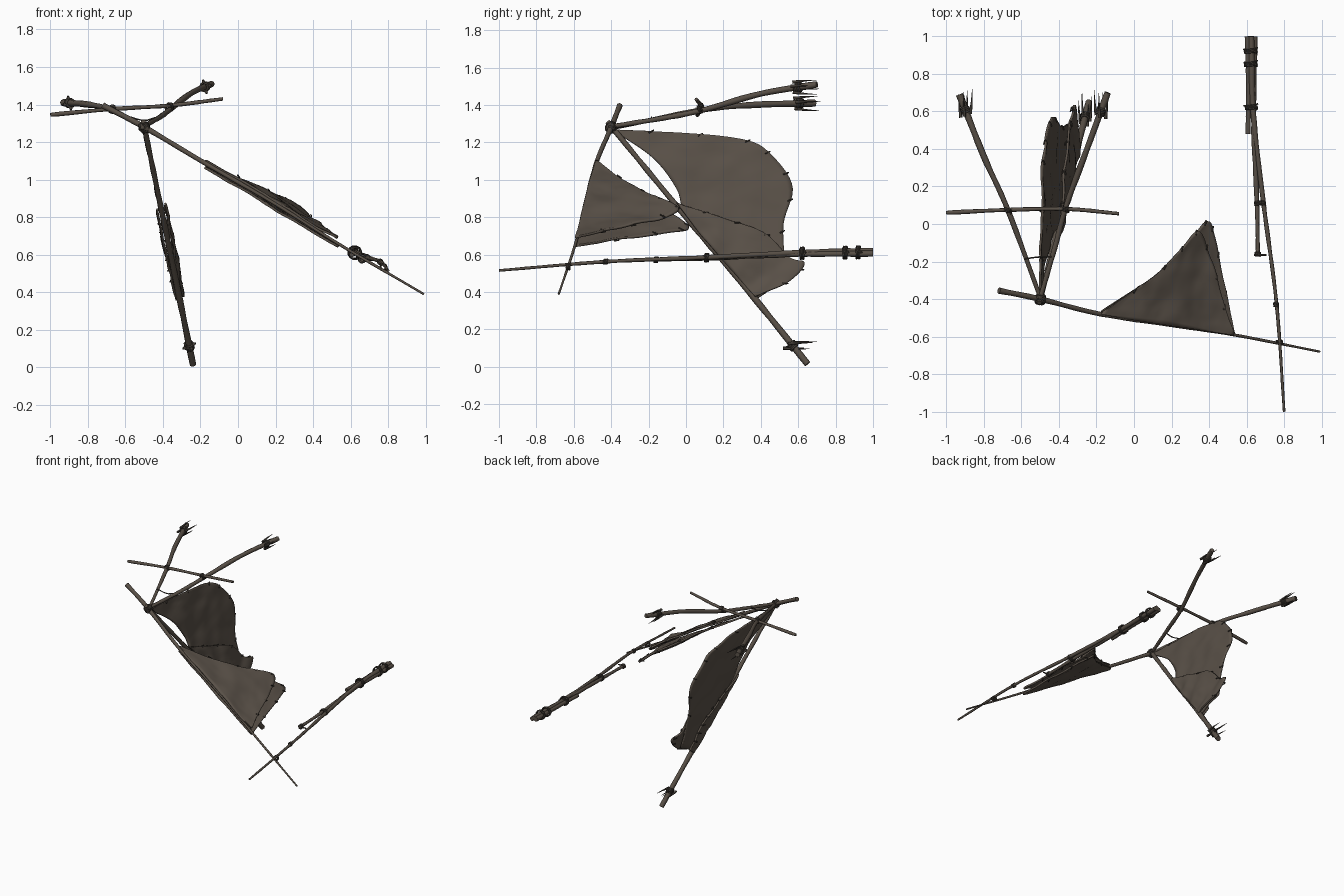
import bpy, bmesh, math, random
from mathutils import Vector as V, noise

if "Cube" in bpy.data.objects:
    bpy.data.objects.remove(bpy.data.objects["Cube"])
random.seed(4)


def mat(name, c):
    m = bpy.data.materials.new(name)
    m.diffuse_color = (*c, 1)
    m.use_nodes = True
    m.node_tree.nodes["Principled BSDF"].inputs["Base Color"].default_value = m.diffuse_color
    return m


WOOD = mat("weathered wood", (0.098, 0.079, 0.062))
HIDE = mat("brown hide", (0.100, 0.081, 0.064))
CORD = mat("dark cord", (0.052, 0.044, 0.036))


def spline(pts, n):
    """Smooth path through the points, n + 1 samples."""
    p = [V(q) for q in pts]
    p = [2 * p[0] - p[1]] + p + [2 * p[-1] - p[-2]]
    out = []
    for i in range(n + 1):
        t = i / n * (len(p) - 3)
        k = min(int(t), len(p) - 4)
        t -= k
        a, b, c, d = p[k:k + 4]
        out.append(0.5 * (2 * b + (c - a) * t + (2 * a - 5 * b + 4 * c - d) * t * t
                          + (3 * b - a - 3 * c + d) * t ** 3))
    return out


def add(name, mesh, m):
    mesh.materials.clear()
    mesh.materials.append(m)
    mesh.polygons.foreach_set("use_smooth", [True] * len(mesh.polygons))
    o = bpy.data.objects.new(name, mesh)
    bpy.context.collection.objects.link(o)
    return o


def tube(name, pts, r0, r1, m=WOOD, n=24, rough=0.1, res=2):
    cu = bpy.data.curves.new(name, 'CURVE')
    cu.dimensions = '3D'
    cu.bevel_depth, cu.bevel_resolution, cu.use_fill_caps = 1, res, True
    path = spline(pts, n)
    s = cu.splines.new('POLY')
    s.points.add(n)
    for i, q in enumerate(path):
        s.points[i].co = (*q, 1)
        s.points[i].radius = (r0 + (r1 - r0) * i / n) * (1 + rough * random.uniform(-1, 1))
    tmp = bpy.data.objects.new("tmp", cu)
    bpy.context.collection.objects.link(tmp)
    bpy.context.view_layer.update()
    mesh = bpy.data.meshes.new_from_object(
        tmp.evaluated_get(bpy.context.evaluated_depsgraph_get()))
    bpy.data.objects.remove(tmp)
    return add(name, mesh, m)


def frame(d):
    d = V(d).normalized()
    u = d.orthogonal().normalized()
    return d, u, d.cross(u)


def lashing(name, c, d, r, turns=3, w=0.005):
    """Cord wound round a pole."""
    d, u, v = frame(d)
    pts = []
    for i in range(turns * 8 + 1):
        a = i * math.pi / 4
        pts.append(V(c) + (u * math.cos(a) + v * math.sin(a)) * r
                   + d * w * 1.5 * (i / 8 - turns / 2))
    tube(name, pts, w, w, CORD, turns * 12, 0, 1)


def claw(name, c, d, r):
    """Lashed thorns pointing backwards at a pole tip."""
    lashing(name + "_lashing", c, d, r + 0.004, 4, 0.006)
    d, u, v = frame(d)
    back = V((0, 1, 0))
    for k in range(4):
        a = k * math.pi / 2 + 0.5
        o = (u * math.cos(a) + v * math.sin(a))
        p = V(c) + o * (r + 0.006)
        tube(name + "_thorn", [p - back * .03 + o * .004, p + back * .03 + o * .012,
                               p + back * .1 + o * .016], 0.009, 0.001, CORD, 8, 0)


def sheet(name, inner, outer, nrm, off=0, rip=0.012, thick=0.012, nu=40, nv=20):
    """Hide stretched between two edge paths."""
    A, B = spline(inner, nu), spline(outer, nu)
    nrm = V(nrm).normalized()
    bm = bmesh.new()
    rows = []
    for i in range(nu + 1):
        row = []
        for j in range(nv + 1):
            p = A[i].lerp(B[i], j / nv)
            h = noise.noise(p * 7 + V((off * 90, 3, 1))) * rip + noise.noise(p * 19) * rip * .2
            row.append(bm.verts.new(p + nrm * (h + off)))
        rows.append(row)
    for i in range(nu):
        for j in range(nv):
            bm.faces.new((rows[i][j], rows[i + 1][j], rows[i + 1][j + 1], rows[i][j + 1]))
    bmesh.ops.remove_doubles(bm, verts=bm.verts, dist=0.0005)
    bmesh.ops.recalc_face_normals(bm, faces=bm.faces)
    mesh = bpy.data.meshes.new(name)
    bm.to_mesh(mesh)
    bm.free()
    s = add(name, mesh, HIDE).modifiers.new("thickness", 'SOLIDIFY')
    s.thickness, s.offset = thick, 0
    # stitches along the free edge
    for i in range(4, nu - 1, 5):
        q = B[i] + nrm * off
        e = (B[i] - A[i]).normalized()
        tube(name + "_stitch", [q - e * .02 + nrm * .01, q + e * .008, q - e * .02 - nrm * .01],
             0.004, 0.004, CORD, 6, 0, 1)


HUB = (-0.5, -0.4, 1.28)

# Three tripod poles with clawed tips
poles = {
    "left_pole": [(-.485, -.43, 1.27), (-.67, .07, 1.37), (-.80, .36, 1.40), (-.93, .69, 1.41)],
    "right_pole": [(-.51, -.43, 1.28), (-.42, -.12, 1.33), (-.36, .10, 1.375),
                   (-.25, .40, 1.46), (-.14, .70, 1.51)],
    "lower_pole": [(-.505, -.42, 1.31), (-.40, .0, .80), (-.32, .33, .41), (-.24, .65, .015)],
}
for name, pts in poles.items():
    low = name == "lower_pole"
    tube(name, pts, .014 if low else .012, .018)
    path = spline(pts, 24)
    claw(name + "_claw", path[22], path[23] - path[21], .018)

# Cross stick, brace cord and hub lashings
tube("cross_stick", [(-1, .06, 1.345), (-.68, .075, 1.375), (-.36, .08, 1.395), (-.08, .055, 1.43)],
     .011, .010)
tube("brace_cord", [(-.58, -.185, 1.335), (-.5, -.175, 1.315), (-.44, -.175, 1.33)],
     .004, .004, CORD, 8)
lashing("cross_lashing", (-.67, .073, 1.375), (.3, 1, .3), .019)
lashing("cross_lashing", (-.365, .08, 1.385), (.3, 1, .3), .021)
for d in ((1, -.2, -.6), (.2, .8, -1), (0, 1, .2)):
    lashing("hub_lashing", HUB, d, .024, 4, .006)

# Long diagonal spar
spar = [(-.72, -.355, 1.395), HUB, (-.18, -.48, 1.09), (.2, -.54, .87), (.54, -.592, .655),
        (.99, -.68, .39)]
tube("diagonal_spar", spar, .016, .006, n=32)

# Low pole made of three lashed sticks
tube("low_stick_long", [(.80, -1, .515), (.76, -.43, .562), (.69, .11, .585), (.635, .6, .61),
                        (.625, 1, .62)], .007, .017, n=32)
tube("low_stick_middle", [(.66, -.17, .572), (.655, .11, .580), (.638, .55, .60), (.642, 1, .605)],
     .010, .016)
tube("low_stick_short", [(.607, .48, .60), (.612, .75, .605), (.608, 1, .61)], .013, .018)
for x, y, z, r in ((.757, -.43, .562, .012), (.66, -.16, .572, .014), (.665, .11, .583, .022),
                   (.686, .11, .585, .014), (.625, .62, .607, .032), (.622, .85, .61, .034),
                   (.622, .92, .612, .034), (.775, -.63, .535, .016)):
    lashing("low_lashing", (x, y, z), (-.08, 1, .03), r)
tube("low_link", [(.64, -.165, .57), (.66, -.165, .572), (.705, -.165, .572)], .006, .005, CORD, 6)
for y in (.63, .86, .93):
    tube("low_peg", [(.585, y, .60), (.62, y, .625), (.66, y + .01, .61)], .005, .004, CORD, 6)


# Hide on the lower pole: (y, z) outlines laid on the leaning plane
def lean(yz):
    return [(-.5 + (1.28 - z) * .206, y, z) for y, z in yz]


sheet("lower_hide",
      lean([(-.39, 1.265), (-.18, 1.12), (-.05, .95), (0, .80), (.18, .59), (.37, .375)]),
      lean([(-.37, 1.268), (-.05, 1.252), (.31, 1.215), (.46, 1.13), (.57, .96), (.52, .75),
            (.54, .46)]), (1, 0, .2), 0, .014)
sheet("lower_hide_flap",
      lean([(-.05, .87), (.08, .70), (.22, .54), (.37, .37)]),
      lean([(-.02, .86), (.2, .79), (.42, .71), (.555, .58), (.635, .545), (.55, .45), (.38, .375)]),
      (1, 0, .2), .022, .022)
sheet("lower_hide_wrap",
      lean([(-.04, .85), (.16, .61), (.37, .36)]),
      lean([(.05, .80), (.3, .62), (.43, .40)]), (1, 0, .2), -.022, .02)

# Hide on the diagonal spar: two folded layers
N = (.5, 0, .86)
sheet("spar_hide_top",
      [(-.185, -.482, 1.085), (.05, -.522, .96), (.28, -.556, .82), (.52, -.592, .675)],
      [(-.175, -.47, 1.085), (.1, -.28, .955), (.24, -.14, .89), (.34, -.04, .83),
       (.41, -.2, .77), (.47, -.42, .72), (.525, -.58, .68)], N, .01, .016)
sheet("spar_hide_under",
      [(-.17, -.482, 1.08), (.05, -.522, .95), (.28, -.556, .81), (.54, -.595, .655)],
      [(-.16, -.46, 1.08), (.14, -.26, .93), (.3, -.09, .83), (.4, .015, .76), (.44, -.08, .735),
       (.49, -.34, .695), (.545, -.585, .66)], N, -.014, .012)
